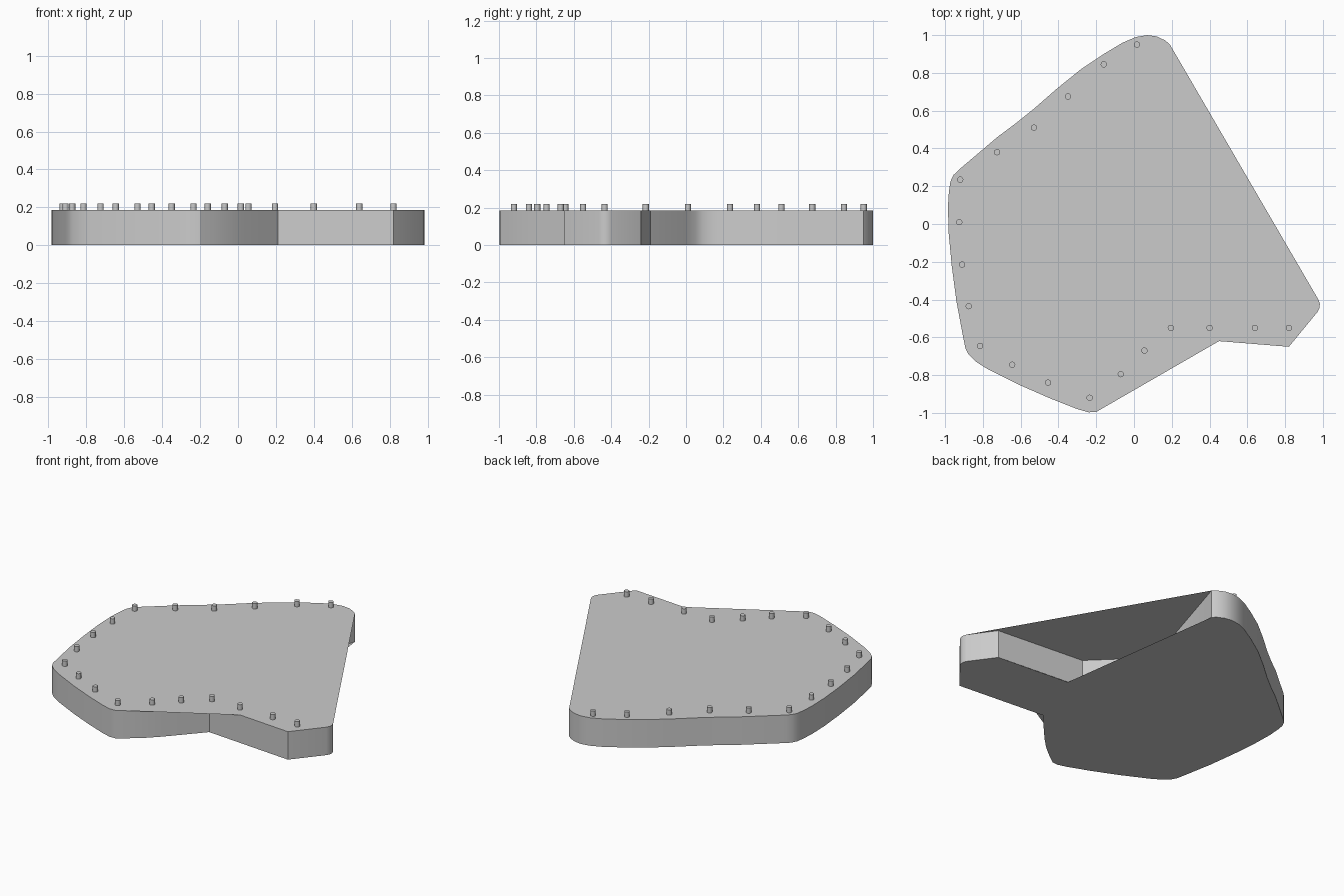
import bpy, bmesh
from mathutils import Matrix, Vector

if "Cube" in bpy.data.objects:
    bpy.data.objects.remove(bpy.data.objects["Cube"])

H = 0.185          # case height
PEG_TOP = 0.22
PEG_R = 0.0165

# Outline pieces, counter-clockwise seen from above
left_side = [(.19, .95), (.165, .972), (.12, .993), (.07, 1.0), (.01, .99), (-.06, .96),
             (-.16, .90), (-.28, .82), (-.41, .715), (-.53, .61), (-.63, .53), (-.72, .463),
             (-.93, .285), (-.955, .26), (-.972, .225), (-.98, .17), (-.985, .09), (-.981, -.05),
             (-.965, -.22), (-.94, -.41), (-.91, -.57), (-.892, -.66), (-.875, -.692),
             (-.84, -.727), (-.78, -.765), (-.6, -.855), (-.44, -.925), (-.3, -.98),
             (-.24, -.997), (-.2, -.995)]
front_curve = [(-.13, -.945), (-.05, -.88), (.02, -.81), (.12, -.70), (.21, -.60)]
tip = [(.82, -.65), (.972, -.465), (.982, -.445), (.984, -.422), (.976, -.40)]
inner_corner = [(.86, -.24)]
inner_side = [(.245, -.19), (.05, 0.0), (-.015, .05), (-.035, .09), (-.045, .14), (-.04, .20)]

pegs = [(.015, .95), (-.16, .845), (-.35, .675), (-.53, .51), (-.725, .38), (-.92, .235),
        (-.925, .01), (-.91, -.215), (-.875, -.435), (-.815, -.645), (-.645, -.745),
        (-.455, -.84), (-.235, -.92), (-.07, -.795), (.055, -.67), (.195, -.55),
        (.4, -.55), (.64, -.55), (.82, -.55)]


def finish(name, bm):
    mesh = bpy.data.meshes.new(name)
    bm.to_mesh(mesh)
    bm.free()
    obj = bpy.data.objects.new(name, mesh)
    bpy.context.collection.objects.link(obj)
    bpy.ops.object.select_all(action='DESELECT')
    obj.select_set(True)
    bpy.context.view_layer.objects.active = obj
    bpy.ops.object.shade_smooth_by_angle(angle=0.5)
    return obj


def plate(name, outline, z, up):
    bm = bmesh.new()
    pts = outline if up else outline[::-1]
    bm.faces.new([bm.verts.new((x, y, z)) for x, y in pts])
    bmesh.ops.triangulate(bm, faces=bm.faces[:])
    return finish(name, bm)


# Upright wall that follows the full outline
outline = left_side + front_curve + tip + inner_corner + inner_side
bm = bmesh.new()
low = [bm.verts.new((x, y, 0)) for x, y in outline]
high = [bm.verts.new((x, y, H)) for x, y in outline]
for i in range(len(outline)):
    j = (i + 1) % len(outline)
    bm.faces.new((low[i], low[j], high[j], high[i]))
finish("case_wall", bm)

# Top sheet bridges the inner notch and the front hollow
plate("top_plate", left_side + [(.45, -.62)] + tip, H, True)

# Base sheet keeps the notch but cuts straight across the inner side
plate("base_plate", left_side + front_curve + tip + inner_corner + [(.35, -.2)], 0, False)

# Row of small pegs along the rim
bm = bmesh.new()
for x, y in pegs:
    bmesh.ops.create_cone(bm, cap_ends=True, segments=16, radius1=PEG_R, radius2=PEG_R,
                          depth=PEG_TOP - H,
                          matrix=Matrix.Translation(Vector((x, y, (PEG_TOP + H) / 2))))
finish("rim_pegs", bm)
